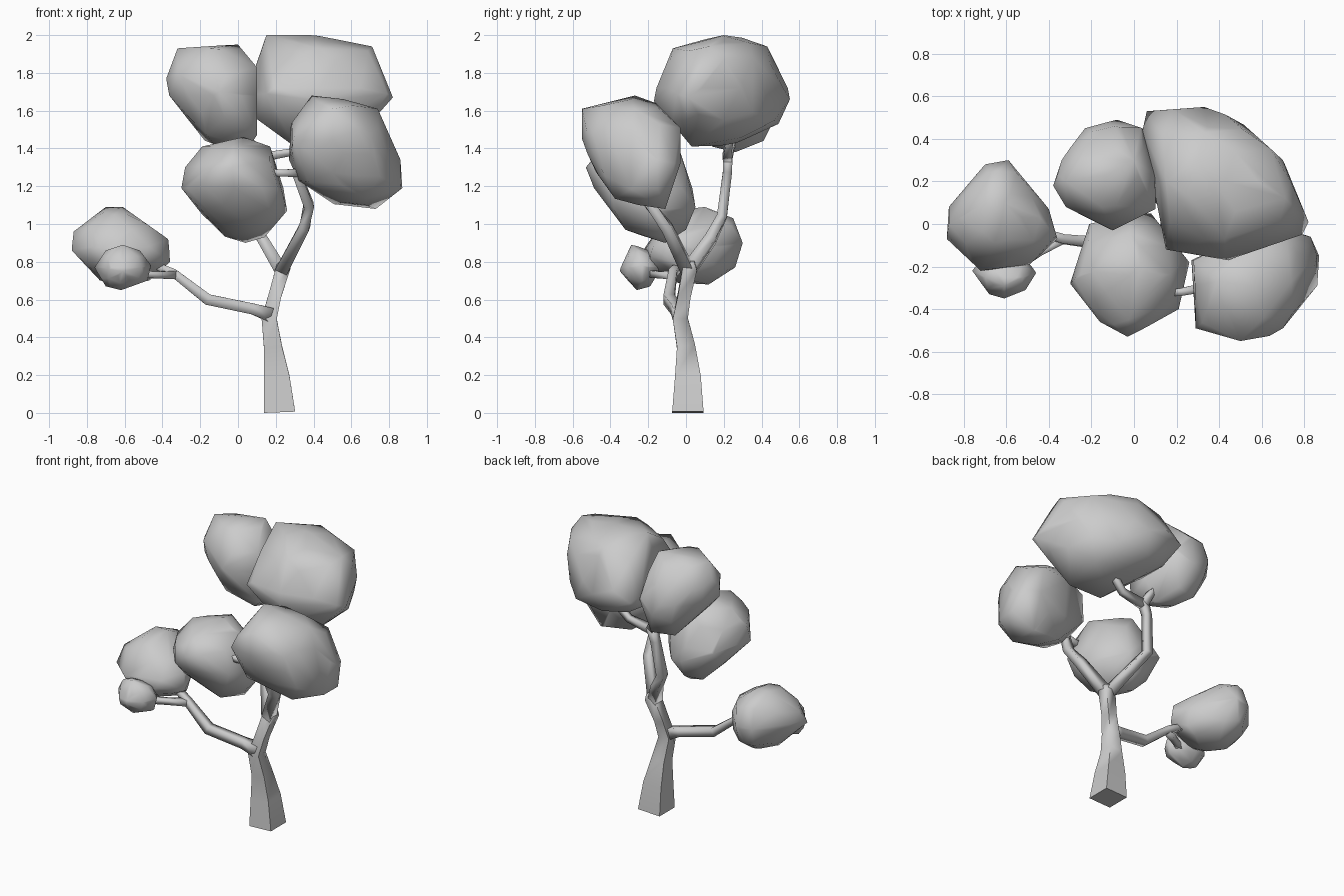
import bpy
import bmesh
import math
from mathutils import Vector

default_cube = bpy.data.objects.get("Cube")
if default_cube:
    bpy.data.objects.remove(default_cube, do_unlink=True)

# One plain grey for the whole tree
grey = bpy.data.materials.new("plain_grey")
grey.use_nodes = True
colour = (0.6, 0.6, 0.6, 1)
grey.diffuse_color = colour
grey.node_tree.nodes["Principled BSDF"].inputs["Base Color"].default_value = colour


def finish(name, bm, angle):
    """Turn the bmesh into a smooth grey object, keeping sharp creases."""
    bmesh.ops.recalc_face_normals(bm, faces=bm.faces[:])
    mesh = bpy.data.meshes.new(name)
    bm.to_mesh(mesh)
    bm.free()
    mesh.materials.append(grey)
    obj = bpy.data.objects.new(name, mesh)
    bpy.context.collection.objects.link(obj)
    bpy.ops.object.select_all(action="DESELECT")
    obj.select_set(True)
    bpy.context.view_layer.objects.active = obj
    bpy.ops.object.shade_smooth_by_angle(angle=math.radians(angle))


def branch(name, *points):
    """Four-sided limb through (x, y, z, half width) points, in hundredths."""
    bm = bmesh.new()
    spots = [Vector(point[:3]) for point in points]
    rings = []
    for index, spot in enumerate(spots):
        before, after = spots[max(index - 1, 0)], spots[min(index + 1, len(spots) - 1)]
        along = (after - before).normalized()
        across = Vector((0, 1, 0))
        across = (across - along * across.dot(along)).normalized()
        aside = across.cross(along)
        ring = []
        for u, v in ((1, 1), (-1, 1), (-1, -1), (1, -1)):
            corner = (spot + (aside * u + across * v) * points[index][3]) / 100
            corner.z = max(corner.z, 0)
            ring.append(bm.verts.new(corner))
        rings.append(ring)
    for lower, upper in zip(rings, rings[1:]):
        for k in range(4):
            bm.faces.new((lower[k - 1], lower[k], upper[k], upper[k - 1]))
    bm.faces.new(rings[0])
    bm.faces.new(rings[-1])
    finish(name, bm, 100 if name != "trunk" else 89)


def reach(outline, centre, direction):
    """Distance from the centre to the outline along a flat direction."""
    if direction.length < 1e-6:
        return 0
    ray = direction.normalized()
    best = 0
    for index, corner in enumerate(outline):
        start = Vector(outline[index - 1]) - centre
        edge = Vector(corner) - centre - start
        turn = ray.cross(edge)
        if abs(turn) < 1e-9:
            continue
        distance = start.cross(edge) / turn
        along = start.cross(ray) / turn
        if distance > 0 and -1e-6 <= along <= 1 + 1e-6:
            best = max(best, distance)
    return best


def span(outline, axis, value):
    """Lowest and highest other coordinate of the outline at a value."""
    values = [corner[axis] for corner in outline]
    value = min(max(value, min(values)), max(values))
    found = []
    for index, b in enumerate(outline):
        a = outline[index - 1]
        if min(a[axis], b[axis]) <= value <= max(a[axis], b[axis]):
            length = b[axis] - a[axis]
            t = (value - a[axis]) / length if length else 0
            found.append(a[1 - axis] + t * (b[1 - axis] - a[1 - axis]))
            if not length:
                found.append(b[1 - axis])
    return min(found), max(found)


def middle(first, second):
    """Middle of the overlap of two spans."""
    return (max(first[0], second[0]) + min(first[1], second[1])) / 2


def foliage(name, centre, front, side, top):
    """Rounded clump that blends its front, side and top outlines."""
    centre = Vector(centre)
    sections = (("xz", "y", front), ("yz", "x", side), ("xy", "z", top))
    ball = bmesh.new()
    bmesh.ops.create_icosphere(ball, subdivisions=2, radius=1)
    skin = []
    for vert in ball.verts:
        direction = vert.co.normalized()
        total = weights = 0
        for plane, depth, outline in sections:
            flat = getattr(direction, plane)
            weight = 1 / (getattr(direction, depth) ** 2 + 0.001)
            distance = reach(outline, getattr(centre, plane), flat)
            if distance:
                total += weight * distance
                weights += weight
        skin.append(centre + direction * total / weights)
    ball.free()
    # Outline corners sit midway in the depth the other outlines allow
    skin += [Vector((x, middle(span(top, 0, x), span(side, 1, z)), z)) for x, z in front]
    skin += [Vector((middle(span(top, 1, y), span(front, 1, z)), y, z)) for y, z in side]
    skin += [Vector((x, y, middle(span(front, 0, x), span(side, 0, y)))) for x, y in top]
    bm = bmesh.new()
    for point in skin:
        bm.verts.new(point / 100)
    bmesh.ops.remove_doubles(bm, verts=bm.verts[:], dist=0.012)
    bmesh.ops.convex_hull(bm, input=bm.verts[:])
    loose = [vert for vert in bm.verts if not vert.link_faces]
    bmesh.ops.delete(bm, geom=loose, context="VERTS")
    finish(name, bm, 65)


# Trunk and limbs
branch("trunk", (22, 1, 0, 8.3), (20.5, 1, 19, 6.8), (18.5, 0, 35, 4.8),
       (16.5, -3, 50, 4), (19.5, -1, 62, 3.4), (24, 2, 77, 3.8), (25, 2, 80, 2.5))
branch("left_limb", (17, -3, 52, 3.8), (8, -5, 55, 2.9), (-16, -9, 60, 2.9),
       (-34, -7, 74, 2.2), (-46, -3, 79, 1.8))
branch("left_twig", (-33, -7, 73, 2.2), (-44, -13, 73, 1.8), (-56, -21, 74, 1.8))
branch("back_limb", (23, 1, 75, 3.4), (13, 13, 92, 2.9), (5, 19, 104, 2.7),
       (8, 22, 128, 2.4), (11, 22, 137, 2.6))
branch("back_left_twig", (11, 22, 135, 2.5), (7, 24, 143, 2.1), (0, 25, 152, 1.8))
branch("back_right_twig", (11, 22, 135, 2.5), (28, 22, 138, 2), (40, 24, 150, 1.8))
branch("front_limb", (23, 1, 75, 3.4), (35, -10, 98, 2.9), (37.5, -19, 110, 2.6),
       (31, -30, 127, 2.3), (38, -30, 138, 1.8))
branch("front_twig", (32, -30, 127, 2.2), (22, -32, 127, 1.8), (10, -32, 128, 1.8))

# Foliage clumps
foliage("large_upper_foliage", (43, 20, 172),
        [(15, 200), (38, 200), (71, 194), (82, 167), (74, 158), (55, 141),
         (30, 141), (8, 157), (8, 179)],
        [(-7, 193), (20, 200), (43, 194), (55, 166), (49, 153), (27, 143),
         (3, 141), (-17, 165)],
        [(6, 53), (33, 55), (46, 49), (70, 30), (82, 1), (79, -5), (44, -17),
         (15, -12), (4, 44)])
foliage("small_upper_foliage", (-13, 23, 168),
        [(-32, 193), (0, 195), (10, 183), (10, 147), (4, 140), (-12, 145),
         (-32, 166), (-38, 177)],
        [(14, 141), (26, 138), (41, 144), (49, 160), (46, 180), (30, 195),
         (8, 193), (-3, 170)],
        [(-23, 45), (-8, 49), (4, 45), (10, 7), (-10, -3), (-32, 8),
         (-38, 18), (-34, 30)])
foliage("front_left_foliage", (56, -29, 137),
        [(28, 153), (39, 168), (74, 161), (86, 134), (87, 119), (73, 108),
         (54, 111), (32, 123), (27, 134)],
        [(-55, 161), (-27, 168), (-16, 164), (-3, 151), (-3, 132), (-11, 109),
         (-25, 110), (-43, 121), (-55, 145)],
        [(28, -17), (44, -14), (64, -6), (83, -6), (87, -15), (70, -49),
         (50, -55), (29, -49)])
foliage("middle_foliage", (-2, -24, 119),
        [(-19, 141), (3, 146), (17, 141), (26, 107), (14, 93), (4, 90),
         (-7, 94), (-30, 119), (-28, 130)],
        [(-4, 141), (5, 109), (0, 97), (-11, 91), (-22, 94), (-39, 111),
         (-53, 130), (-45, 140), (-20, 146)],
        [(-21, 0), (0, 5), (8, 5), (26, -18), (21, -40), (-3, -53),
         (-16, -46), (-30, -28)])
foliage("lower_right_foliage", (-62, 3, 88),
        [(-70, 109), (-61, 109), (-37, 92), (-36, 80), (-47, 70), (-73, 70),
         (-88, 86), (-87, 96)],
        [(10, 109), (25, 103), (30, 90), (26, 77), (12, 68), (-6, 69),
         (-19, 76), (-21, 87), (-9, 105)],
        [(-70, 28), (-59, 30), (-40, 7), (-36, -7), (-49, -19), (-72, -22),
         (-88, -7), (-87, 8)])
foliage("small_low_foliage", (-61, -25, 77),
        [(-70, 86), (-61, 89), (-52, 86), (-46, 78), (-48, 70), (-62, 65),
         (-70, 67), (-76, 77)],
        [(-29, 88), (-20, 86), (-14, 77), (-18, 67), (-26, 65), (-35, 75)],
        [(-76, -22), (-68, -33), (-61, -35), (-51, -31), (-46, -23),
         (-52, -14), (-70, -14)])
